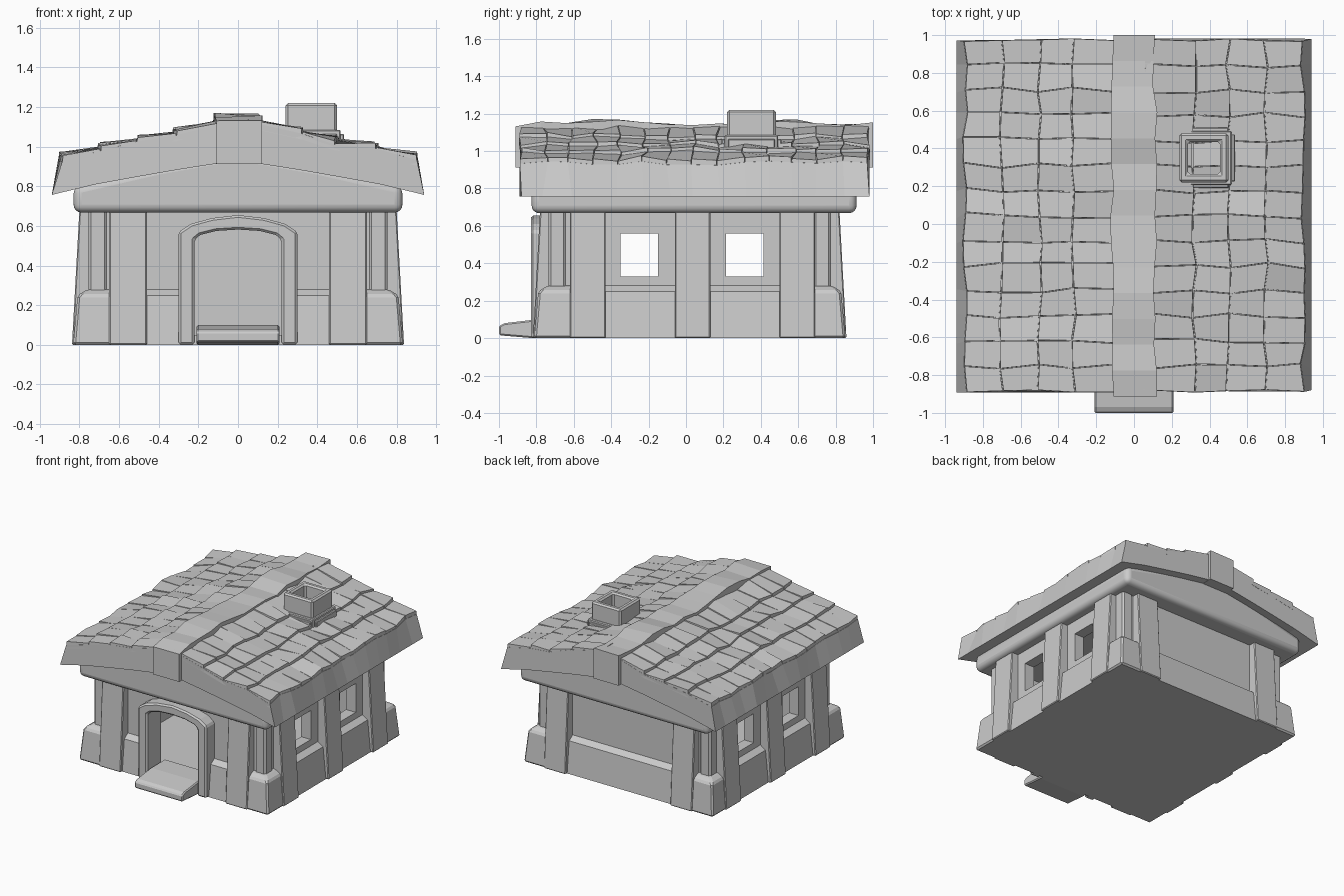
import bpy, bmesh, random
from mathutils import Vector

if "Cube" in bpy.data.objects:
    bpy.data.objects.remove(bpy.data.objects["Cube"])

random.seed(4)
CY = 0.02  # centre of the walls along y


def jit(a):
    return random.uniform(-a, a)


def finish(name, bm, bevel=0, segs=1):
    bmesh.ops.recalc_face_normals(bm, faces=bm.faces)
    me = bpy.data.meshes.new(name)
    bm.to_mesh(me)
    bm.free()
    ob = bpy.data.objects.new(name, me)
    bpy.context.collection.objects.link(ob)
    if bevel:
        m = ob.modifiers.new("bevel", 'BEVEL')
        m.width, m.segments = bevel, segs
    return ob


def add_loft(bm, rings):
    """Skin rings of equal length and cap both ends."""
    vs = [[bm.verts.new(p) for p in r] for r in rings]
    n = len(vs[0])
    for a, b in zip(vs, vs[1:]):
        for i in range(n):
            j = (i + 1) % n
            bm.faces.new((a[i], a[j], b[j], b[i]))
    bm.faces.new(vs[0])
    bm.faces.new(vs[-1])


def loft(name, rings, bevel=0, segs=1):
    bm = bmesh.new()
    add_loft(bm, rings)
    return finish(name, bm, bevel, segs)


def rect(x0, x1, y0, y1, z):
    return [(x0, y0, z), (x1, y0, z), (x1, y1, z), (x0, y1, z)]


def box(name, x0, x1, y0, y1, z0, z1, bevel=0):
    return loft(name, [rect(x0, x1, y0, y1, z0), rect(x0, x1, y0, y1, z1)], bevel)


def prism(name, xz, y0, y1, bevel=0, segs=1):
    return loft(name, [[(x, y, z) for x, z in xz] for y in (y0, y1)], bevel, segs)


def cut(ob, cutter):
    m = ob.modifiers.new("cut", 'BOOLEAN')
    m.operation, m.solver, m.object = 'DIFFERENCE', 'EXACT', cutter
    bpy.context.view_layer.objects.active = ob
    bpy.ops.object.modifier_apply(modifier=m.name)
    bpy.data.objects.remove(cutter)


# walls with a stepped lower course, hollow inside
walls = loft("walls", [rect(-h, h, CY - h, CY + h, z) for h, z in
                       ((0.815, 0), (0.79, 0.25), (0.745, 0.28), (0.745, 0.7))])
cut(walls, box("room", -0.66, 0.66, CY - 0.66, CY + 0.66, 0.04, 0.69))
for y in (-0.35, 0.215):
    cut(walls, box("window_hole", -1, 1, y, y + 0.2, 0.33, 0.56))

# arched doorway: opening and frame
outer = [(0.30, 0), (0.30, 0.57), (0.24, 0.61), (0.13, 0.64), (0, 0.655)]
inner = [(0.22, 0), (0.22, 0.53), (0.19, 0.555), (0.11, 0.575), (0, 0.582)]
outer += [(-x, z) for x, z in outer[-2::-1]]
inner += [(-x, z) for x, z in inner[-2::-1]]
hole = [(x * 1.05, z + 0.01) for x, z in inner]
hole[0], hole[-1] = (0.231, 0.05), (-0.231, 0.05)
cut(walls, prism("door_hole", hole, -1.1, -0.5))
loft("door_frame", [[(xo, -0.83, zo), (xi, -0.83, zi), (xi, -0.64, zi), (xo, -0.64, zo)]
                    for (xo, zo), (xi, zi) in zip(outer, inner)], 0.012)

# door step, sloping up into the doorway
loft("door_step", [[(x, -1.0, 0.015), (x, -1.0, 0.065), (x, -0.97, 0.08), (x, -0.8, 0.10),
                    (x, -0.62, 0.10), (x, -0.62, 0.0), (x, -0.82, 0.0)] for x in (-0.21, 0.21)], 0.008)

# planks, flaring outward at the foot
for s in (-1, 1):
    for yc in (-0.525, 0.035, 0.595):
        y0, y1 = yc - 0.095, yc + 0.095
        loft("side_plank", [rect(s * 0.70, s * 0.838, y0, y1, 0),
                            rect(s * 0.70, s * 0.80, y0, y1, 0.69)], 0.006)
    for x0 in (-0.65, 0.46):
        loft("end_plank", [rect(x0, x0 + 0.19, CY + s * 0.70, CY + s * 0.838, 0),
                           rect(x0, x0 + 0.19, CY + s * 0.70, CY + s * 0.80, 0.69)], 0.006)
    # corner posts on chunky feet
    for t in (-1, 1):
        box("corner_post", s * 0.66, s * 0.755, CY + t * 0.66, CY + t * 0.755, 0.2, 0.69, 0.014)
        loft("corner_foot", [rect(s * 0.6, s * a, CY + t * 0.6, CY + t * a, z)
                             for a, z in ((0.832, 0), (0.81, 0.25), (0.76, 0.28))], 0.012)

# rounded gable beam under the roof
gable = [(-0.83, 0.668), (0.83, 0.668), (0.83, 0.80), (0.4, 0.9), (0, 0.97), (-0.4, 0.9), (-0.83, 0.80)]
beam = prism("gable_beam", gable, -0.825, 0.912, 0.04, 4)
bpy.context.view_layer.objects.active = beam
beam.select_set(True)
bpy.ops.object.shade_smooth_by_angle()

# roof: a wavy slab per side with crooked shingles on top
TOP = [(0.06, 1.125), (0.32, 1.06), (0.50, 1.02), (0.70, 0.985), (0.895, 0.935)]
LOW = [(0.06, 0.922), (0.30, 0.885), (0.50, 0.85), (0.72, 0.81), (0.94, 0.757)]
ROWS = 14
for s, side in ((-1, "left"), (1, "right")):
    grid = []
    for j in range(ROWS + 1):
        y = -0.885 + 1.86 * j / ROWS
        end = j in (0, ROWS)
        grid.append([Vector((s * (x + jit(0.013)), y + jit(0.008 if end else 0.018), z + jit(0.012)))
                     for x, z in TOP])
    slab = bmesh.new()
    add_loft(slab, [row + [Vector((s * x, row[0].y, z)) for x, z in LOW[::-1]] for row in grid])
    finish("roof_slab_" + side, slab)
    tiles = bmesh.new()
    for j in range(ROWS):
        for i in range(4):
            a, b, c, d = grid[j][i], grid[j][i + 1], grid[j + 1][i + 1], grid[j + 1][i]
            mid = (a + b + c + d) / 4
            lift = [0.008 + jit(0.004), 0.024 + jit(0.007), 0.024 + jit(0.007), 0.008 + jit(0.004)]
            top = [p.lerp(mid, 0.03) + Vector((0, 0, h)) for p, h in zip((a, b, c, d), lift)]
            add_loft(tiles, [[p - Vector((0, 0, 0.03)) for p in (a, b, c, d)], top])
    finish("shingles_" + side, tiles)

# ridge cap with uneven edges
rings = []
for j in range(15):
    y = -0.912 + 1.912 * j / 14
    w0, w1 = -0.115 + jit(0.012), 0.112 + jit(0.012)
    z = 1.15 + jit(0.014)
    rings.append([(w0, y, 0.912), (w1, y, 0.912), (w1, y, z + jit(0.01)), (w0, y, z + jit(0.012))])
loft("ridge_cap", rings)


# chimney: hollow square shaft on a stepped collar
def tube(name, cx, cy, h, hole_h, z0, z1, bevel):
    def sq(k, z):
        return rect(cx - k, cx + k, cy - k, cy + k, z)
    bm = bmesh.new()
    vs = [[bm.verts.new(p) for p in r] for r in (sq(h, z0), sq(h, z1), sq(hole_h, z1), sq(hole_h, z0))]
    for k in range(4):
        a, b = vs[k], vs[(k + 1) % 4]
        for i in range(4):
            j = (i + 1) % 4
            bm.faces.new((a[i], a[j], b[j], b[i]))
    return finish(name, bm, bevel)


tube("chimney_shaft", 0.37, 0.35, 0.13, 0.085, 0.98, 1.22, 0.012)
tube("chimney_collar", 0.375, 0.35, 0.143, 0.1, 0.98, 1.085, 0.006)
for dx, dy in ((0.158, 0.115), (0.115, 0.158)):
    for s in (-1, 1):
        px, py = (s * 0.145, 0) if dx > dy else (0, s * 0.145)
        hx, hy = (0.015, 0.125) if dx > dy else (0.125, 0.015)
        box("chimney_foot", 0.375 + px - hx, 0.375 + px + hx, 0.35 + py - hy, 0.35 + py + hy,
            0.98, 1.065, 0.005)
